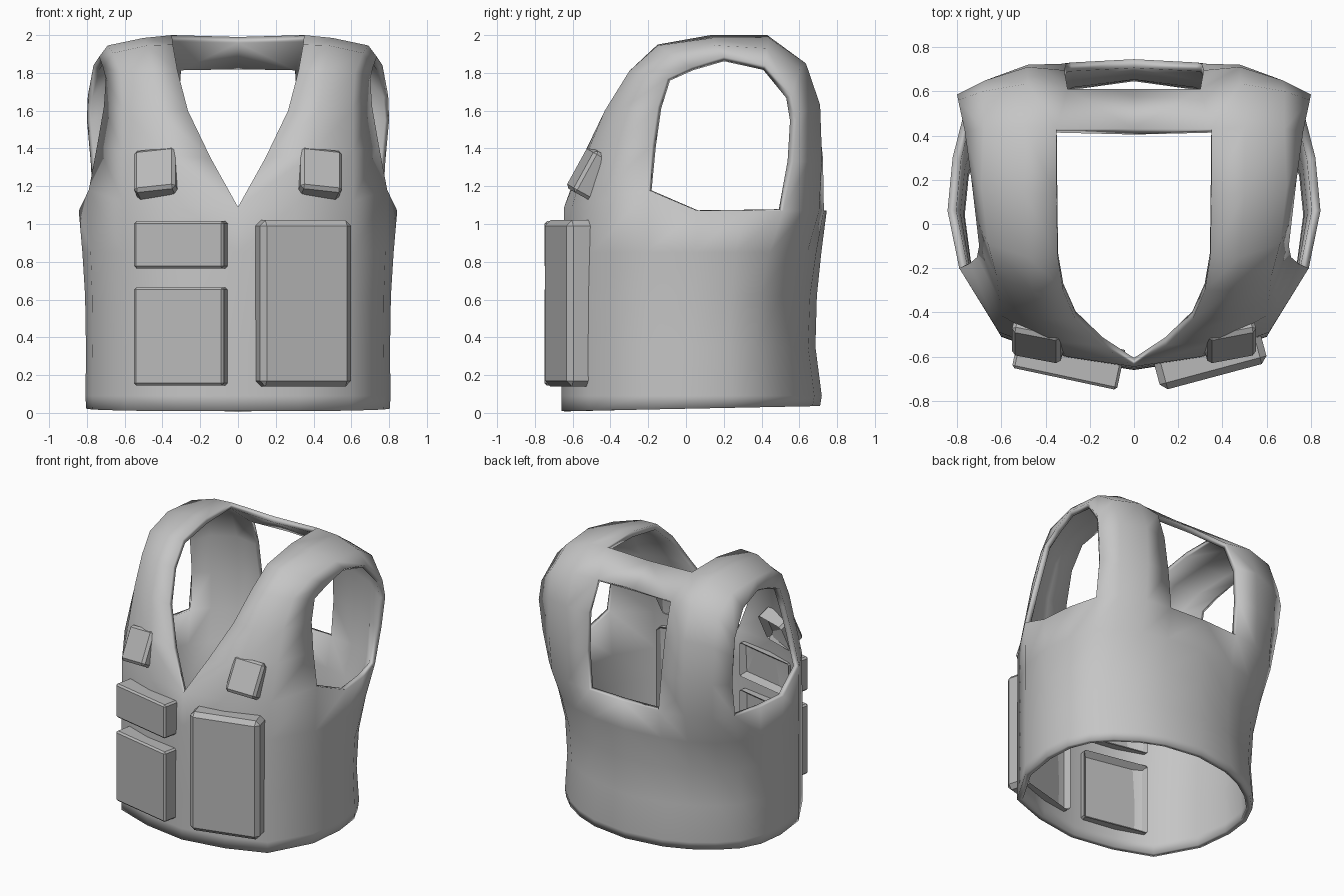
import bpy, bmesh, math
from mathutils import Matrix, Vector

cube = bpy.data.objects.get("Cube")
if cube:
    bpy.data.objects.remove(cube, do_unlink=True)


def make_material(name, rgb):
    m = bpy.data.materials.new(name)
    m.use_nodes = True
    m.diffuse_color = (*rgb, 1)
    m.node_tree.nodes["Principled BSDF"].inputs["Base Color"].default_value = (*rgb, 1)
    return m


vest_grey = make_material("vest grey", (0.56, 0.56, 0.56))
pouch_grey = make_material("pouch grey", (0.48, 0.48, 0.48))


def add_object(name, bm, mat):
    me = bpy.data.meshes.new(name)
    bm.to_mesh(me)
    bm.free()
    ob = bpy.data.objects.new(name, me)
    me.materials.append(mat)
    bpy.context.collection.objects.link(ob)
    return ob


def smooth(ob, angle):
    bpy.ops.object.select_all(action='DESELECT')
    ob.select_set(True)
    bpy.context.view_layer.objects.active = ob
    bpy.ops.object.shade_smooth_by_angle(angle=math.radians(angle))


# Half outlines of the trunk, from front centre round to back centre
hem = [(0, -.66), (.32, -.61), (.6, -.51), (.77, -.22), (.805, .04), (.785, .24),
       (.715, .385), (.60, .50), (.45, .60), (.28, .67), (0, .71)]
chest = [(0, -.645), (.3, -.6), (.61, -.49), (.79, -.2), (.843, .06), (.82, .3),
         (.765, .515), (.66, .63), (.48, .705), (.285, .73), (0, .745)]
# Rows: height, blend from hem to chest, depth factor of the back
rows = [(.02, 0, 1), (.09, .05, 1.01), (.35, 0, .965), (.62, .12, .97),
        (.85, .5, .985), (1.07, 1, 1)]
# Strap stations over the shoulder: inner edge, two middle points, outer edge
strap = [
    [(.145, -.55, 1.35), (.38, -.53, 1.36), (.61, -.41, 1.38), (.745, -.18, 1.42)],
    [(.265, -.43, 1.6), (.43, -.43, 1.6), (.61, -.34, 1.61), (.71, -.15, 1.62)],
    [(.32, -.30, 1.81), (.46, -.30, 1.81), (.62, -.24, 1.80), (.70, -.1, 1.77)],
    [(.345, -.15, 1.95), (.48, -.15, 1.945), (.66, -.09, 1.905), (.715, .03, 1.83)],
    [(.35, .13, 2.0), (.5, .14, 1.985), (.69, .16, 1.945), (.735, .2, 1.885)],
    [(.35, .43, 2.0), (.5, .44, 1.985), (.68, .43, 1.93), (.765, .42, 1.84)],
    [(.30, .61, 1.84), (.48, .635, 1.85), (.68, .60, 1.82), (.795, .56, 1.68)],
    [(.315, .695, 1.62), (.48, .71, 1.63), (.67, .65, 1.61), (.80, .585, 1.55)],
    [(.305, .725, 1.35), (.48, .72, 1.35), (.67, .65, 1.33), (.78, .57, 1.33)],
]

bm = bmesh.new()


def skin(lower, upper):
    for j in range(len(lower) - 1):
        bm.faces.new((lower[j], lower[j + 1], upper[j + 1], upper[j]))


# Trunk
rings = []
for z, t, back in rows:
    ring = []
    for j, (a, b) in enumerate(zip(hem, chest)):
        x, y = a[0] + (b[0] - a[0]) * t, a[1] + (b[1] - a[1]) * t
        top = z
        if z > 1:
            top = {0: 1.09, 1: 1.1, 2: 1.12, 3: 1.18}.get(j, z)
        elif z < .05:
            top = .022 + .02 * y
        ring.append(bm.verts.new((x, y * back if y > 0 else y, top)))
    rings.append(ring)
for a, b in zip(rings, rings[1:]):
    skin(a, b)

# Shoulder strap, from the front of the armhole to the back of it
stations = [rings[-1][:4]]
stations += [[bm.verts.new(p) for p in s] for s in strap]
stations.append([rings[-1][j] for j in (9, 8, 7, 6)])
for a, b in zip(stations, stations[1:]):
    skin(a, b)

# Collar band across the upper back
c_top, c_low = bm.verts.new((0, .43, 1.99)), bm.verts.new((0, .61, 1.85))
bm.faces.new((c_top, stations[6][0], stations[7][0], c_low))

vest = add_object("vest_shell", bm, vest_grey)
smooth(vest, 50)
mod = vest.modifiers.new("Mirror", 'MIRROR')
mod.use_clip = True
mod = vest.modifiers.new("Thickness", 'SOLIDIFY')
mod.thickness = .04
mod.offset = -1


def pouch(name, front, size, turn, tilt, bevel, roll=0):
    """Box with bevelled front and a framed, recessed back; front is its face centre."""
    w, d, h = size
    b = bmesh.new()
    bmesh.ops.create_cube(b, size=1)
    for v in b.verts:
        v.co = Vector((v.co.x * w, (v.co.y + .5) * d, v.co.z * h))
    back = [f for f in b.faces if f.normal.y > .9]
    bmesh.ops.inset_region(b, faces=back, thickness=.045)
    bmesh.ops.translate(b, verts=back[0].verts, vec=(0, -.04, 0))
    edges = [e for e in b.edges if all(v.co.y < .001 for v in e.verts)
             or abs(e.verts[0].co.y - e.verts[1].co.y) > d * .9]
    bmesh.ops.bevel(b, geom=edges, offset=bevel, segments=1, affect='EDGES')
    m = (Matrix.Translation(front) @ Matrix.Rotation(math.radians(turn), 4, 'Z')
         @ Matrix.Rotation(math.radians(tilt), 4, 'X')
         @ Matrix.Rotation(math.radians(roll), 4, 'Y'))
    b.transform(m)
    return add_object(name, b, pouch_grey)


# Front pouches
pouch("upper_right_pouch", (-.315, -.70, .89), (.485, .185, .25), -12, 0, .012)
pouch("lower_right_pouch", (-.315, -.70, .405), (.485, .185, .52), -12, 0, .012)
pouch("large_left_pouch", (.365, -.69, .58), (.5, .185, .88), 15, 0, .03)
# Small chest pouches
for side, s in (("right", -1), ("left", 1)):
    pouch(side + "_chest_pouch", (s * .445, -.56, 1.295), (.225, .14, .25),
          s * 14, -28, .018, s * 7)
